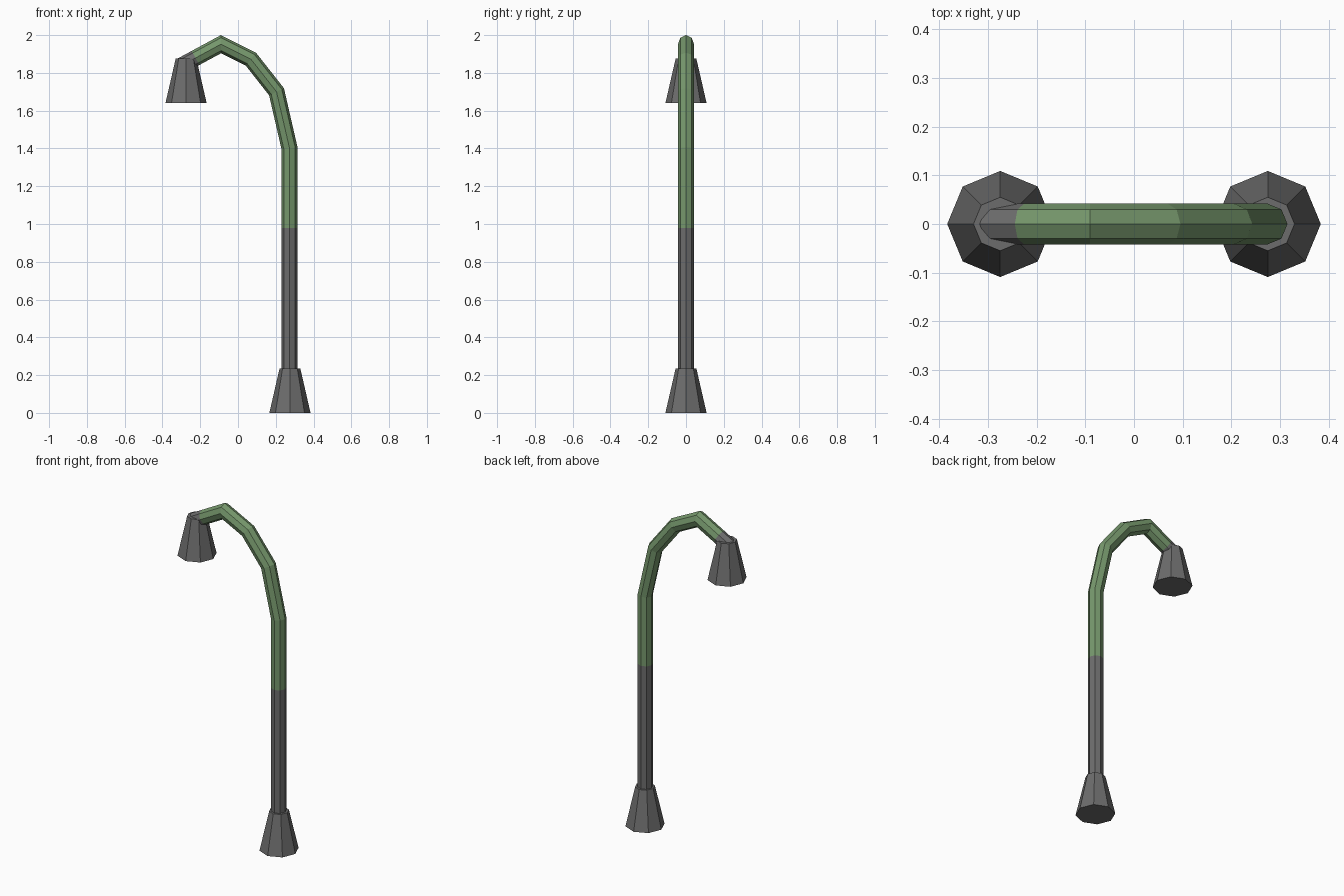
import bpy, bmesh, math
from mathutils import Vector

if "Cube" in bpy.data.objects:
    bpy.data.objects.remove(bpy.data.objects["Cube"])

SIDES = 8
X = 0.275      # distance of pole and lamp shade from the centre


def material(name, rgb):
    m = bpy.data.materials.new(name)
    m.diffuse_color = (*rgb, 1)
    m.use_nodes = True
    m.node_tree.nodes["Principled BSDF"].inputs["Base Color"].default_value = m.diffuse_color
    return m


grey = material("dark grey metal", (0.15, 0.15, 0.15))
green = material("green paint", (0.18, 0.31, 0.15))


def finish(name, bm, mats):
    bmesh.ops.recalc_face_normals(bm, faces=bm.faces)
    me = bpy.data.meshes.new(name)
    bm.to_mesh(me)
    bm.free()
    for m in mats:
        me.materials.append(m)
    ob = bpy.data.objects.new(name, me)
    bpy.context.collection.objects.link(ob)
    return ob


def ring(bm, centre, u, v):
    """Eight-sided ring spanned by the vectors u and v."""
    angles = [2 * math.pi * i / SIDES for i in range(SIDES)]
    return [bm.verts.new(centre + u * math.cos(a) + v * math.sin(a)) for a in angles]


def loft(bm, rings, green_spans=()):
    for k, (a, b) in enumerate(zip(rings, rings[1:])):
        for i in range(SIDES):
            j = (i + 1) % SIDES
            f = bm.faces.new((a[i], a[j], b[j], b[i]))
            f.material_index = int(k in green_spans)
    bm.faces.new(rings[0])
    bm.faces.new(rings[-1])


def flared_cone(name, x, z):
    bm = bmesh.new()
    rings = [ring(bm, Vector((x, 0, z + h)), Vector((r, 0, 0)), Vector((0, r, 0)))
             for h, r in ((0, 0.109), (0.235, 0.055))]
    loft(bm, rings)
    finish(name, bm, [grey])


# Foot and lamp shade share the same shape
flared_cone("foot", X, 0)
flared_cone("lamp_shade", -X, 1.64)

# Bent pole: mitred tube along a path of (x, z) points
R = 0.0425
path = [(0.273, 0.2), (0.273, 0.98), (0.273, 1.40), (0.204, 1.70), (0.068, 1.873),
        (-0.09, 1.952), (-0.225, 1.879), (-X, 1.852), (-X, 1.78)]
pts = [Vector((x, 0, z)) for x, z in path]
dirs = [(b - a).normalized() for a, b in zip(pts, pts[1:])]
bm = bmesh.new()
rings = []
for i, p in enumerate(pts):
    d0, d1 = dirs[max(i - 1, 0)], dirs[min(i, len(dirs) - 1)]
    t = (d0 + d1).normalized()
    normal = Vector((t.z, 0, -t.x))
    rings.append(ring(bm, p, normal * (R / t.dot(d0)), Vector((0, R, 0))))
loft(bm, rings, green_spans=range(1, 6))
finish("bent_pole", bm, [grey, green])
